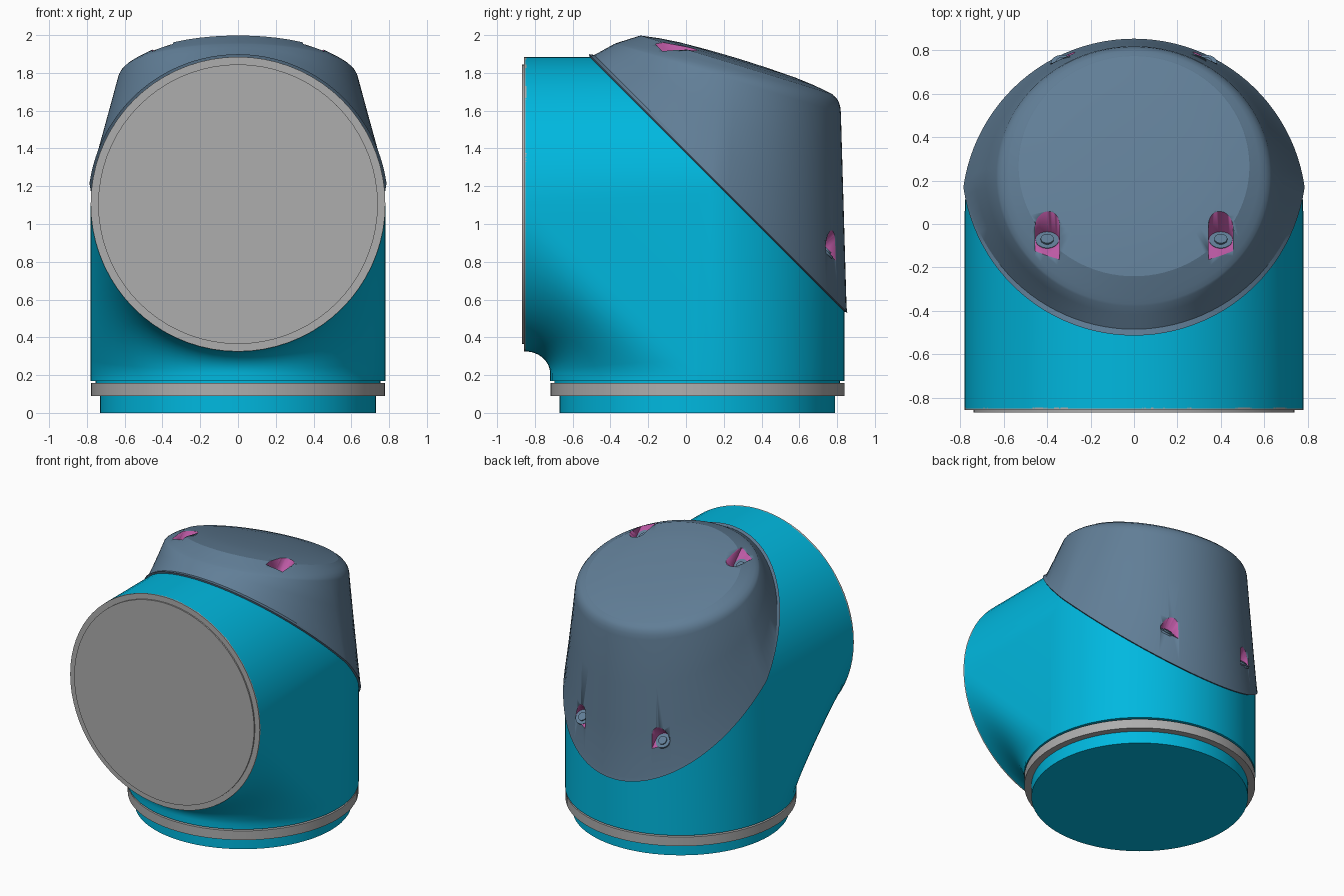
import bpy, bmesh
from math import sin, cos, pi, acos
from mathutils import Vector

if "Cube" in bpy.data.objects:
    bpy.data.objects.remove(bpy.data.objects["Cube"])

R, CY, CZ, SEAM = 0.78, 0.06, 1.105, 1.385   # tube radius, tube axes, cap seam plane y+z


def material(name, rgb):
    m = bpy.data.materials.new(name)
    m.diffuse_color = (*rgb, 1)
    m.use_nodes = True
    m.node_tree.nodes["Principled BSDF"].inputs["Base Color"].default_value = m.diffuse_color
    return m


BLUE = material("blue", (0.0, 0.48, 0.74))
SLATE = material("slate", (0.12, 0.21, 0.31))
PINK = material("pink", (0.5, 0.1, 0.37))
GREY = material("grey", (0.42, 0.42, 0.42))


def smooth(ob, angle=0.45):
    bpy.ops.object.select_all(action='DESELECT')
    ob.select_set(True)
    bpy.context.view_layer.objects.active = ob
    bpy.ops.object.shade_smooth_by_angle(angle=angle)


def loft(name, rings, mat, angle=0.45):
    """Closed solid through equal-length closed rings, capped at both ends."""
    bm = bmesh.new()
    vs = [[bm.verts.new(p) for p in ring] for ring in rings]
    n = len(vs[0])
    for a, b in zip(vs, vs[1:]):
        for i in range(n):
            j = (i + 1) % n
            bm.faces.new((a[i], a[j], b[j], b[i]))
    bm.faces.new(vs[0])
    bm.faces.new(vs[-1])
    bmesh.ops.remove_doubles(bm, verts=bm.verts, dist=1e-5)
    bmesh.ops.recalc_face_normals(bm, faces=bm.faces)
    me = bpy.data.meshes.new(name)
    bm.to_mesh(me)
    bm.free()
    me.materials.append(mat)
    ob = bpy.data.objects.new(name, me)
    bpy.context.collection.objects.link(ob)
    smooth(ob, angle)
    return ob


def disc(name, a, b, r, mat, n=72):
    a, b = Vector(a), Vector(b)
    bpy.ops.mesh.primitive_cylinder_add(vertices=n, radius=r, depth=(b - a).length, location=(a + b) / 2)
    ob = bpy.context.object
    ob.name = name
    ob.rotation_euler = (b - a).to_track_quat('Z', 'Y').to_euler()
    ob.data.materials.append(mat)
    smooth(ob)
    return ob


# Elbow housing: one path per angle round the tube, running front opening -> bottom opening
FRONT, BOTTOM, BLEND, STEPS = -0.85, 0.17, 0.21, 12


def elbow_path(phi, inner):
    x, c = R * sin(phi), R * cos(phi)
    y, z = CY - c, CZ - c
    pts = [(x, FRONT, z)]
    for i in range(STEPS + 1):
        k = i / STEPS
        if inner:            # concave inside bend, flattening to a chamfer at the sides
            a, b, w = y - FRONT, z - BLEND, sin(phi) ** 2
            s = sin(k * pi / 2) * (1 - w) + k * w
            t = cos(k * pi / 2) * (1 - w) + (1 - k) * w
            pts.append((x, FRONT + a * s, BLEND + b * t))
        else:                # outer mitre, sliced off by the seam plane
            over = max(0, y + z - SEAM)
            pts.append((x, y - over * (1 - k), z - over * k))
    return pts + [(x, y, BOTTOM)]


H = 36
paths = [elbow_path(-pi / 2 + pi * i / H, True) for i in range(H + 1)]
paths += [elbow_path(pi / 2 + pi * i / H, False) for i in range(H + 1)]
loft("elbow_housing", list(zip(*paths)), BLUE)

# Flange plates and base collar
disc("front_flange_ring", (0, -0.858, CZ), (0, -0.845, CZ), R, GREY)
disc("front_cover_plate", (0, -0.868, CZ), (0, -0.85, CZ), 0.74, GREY)
disc("base_spigot", (0, CY, 0), (0, CY, 0.12), 0.73, BLUE)
disc("base_collar", (0, CY, 0.09), (0, CY, 0.158), 0.778, GREY)
disc("collar_gap", (0, CY, 0.15), (0, CY, 0.18), 0.755, BLUE)

# Cover cap: seam outline -> tapered wall -> rounded shoulder -> domed tilted disc
N = 96


def seam_ring(r, plane):
    m = (plane - CY - CZ) / 2
    fm = acos(m / r)
    ring = []
    for i in range(N):
        t = 2 * pi * i / N
        back = cos(t) >= 0
        u = t if t <= pi / 2 else (pi - t if t <= 1.5 * pi else t - 2 * pi)
        f = u * fm / (pi / 2)
        d = r * cos(f) - m
        y = CY + m + (d if back else -d)
        ring.append(Vector((r * sin(f), y, plane - y)))
    return ring


def tilted_ring(rx, ry, cy, cz, slope=-0.305):
    return [Vector((rx * sin(t), cy + ry * cos(t), cz + slope * ry * cos(t)))
            for t in (2 * pi * i / N for i in range(N))]


base = seam_ring(0.79, SEAM + 0.025)
shoulder = tilted_ring(0.635, 0.60, 0.22, 1.77)
rim = tilted_ring(0.54, 0.515, 0.265, 1.838)
rings = [seam_ring(0.78, SEAM - 0.01), seam_ring(0.794, SEAM), base]
rings += [[a.lerp(b, k) for a, b in zip(base, shoulder)] for k in (0.33, 0.66)]
for k in (0, 0.25, 0.5, 0.75, 1):
    rings.append([s.lerp(s + (s - b) * 0.07, k).lerp((s + (s - b) * 0.07).lerp(r, k), k)
                  for b, s, r in zip(base, shoulder, rim)])
mid = Vector((0, 0.265, 1.838))
for s, up in ((0.985, 0.005), (0.8, 0.02), (0.6, 0.03), (0.3, 0.036), (0.04, 0.038)):
    rings.append([mid + (p - mid) * s + Vector((0, up * 0.29, up)) for p in rim])
cap = loft("cover_cap", rings, SLATE, 0.4)

# Screw pockets: U-shaped slots square to the seam, open outward along the surface
AXIS = Vector((0, 1, 1)).normalized()
SLIDE = Vector((0, -1, 1)).normalized()


def screw_pocket(x, y, z, side):
    c, out, r = Vector((x, y, z)), SLIDE * side, 0.056
    ring = [c + Vector((r * cos(a), 0, 0)) - out * r * sin(a) for a in (pi * i / 16 for i in range(17))]
    ring += [c + Vector((-r, 0, 0)) + out * 0.3, c + Vector((r, 0, 0)) + out * 0.3]
    cutter = loft("pocket_cutter", [ring, [p + AXIS * 0.4 for p in ring]], PINK)
    cutter.hide_render = True
    mod = cap.modifiers.new("pocket", 'BOOLEAN')
    mod.operation, mod.solver, mod.object = 'DIFFERENCE', 'EXACT', cutter
    mod.material_mode = 'TRANSFER'
    bpy.context.view_layer.objects.active = cap
    bpy.ops.object.modifier_apply(modifier=mod.name)
    bpy.data.objects.remove(cutter)
    disc("pocket_floor", c - AXIS * 0.01, c + AXIS * 0.003, 0.053, SLATE, 32)
    disc("screw_head", c, c + AXIS * 0.012, 0.03, SLATE, 24)


for sx in (-1, 1):
    screw_pocket(sx * 0.40, -0.075, 1.865, 1)
    screw_pocket(sx * 0.33, 0.74, 0.86, -1)
